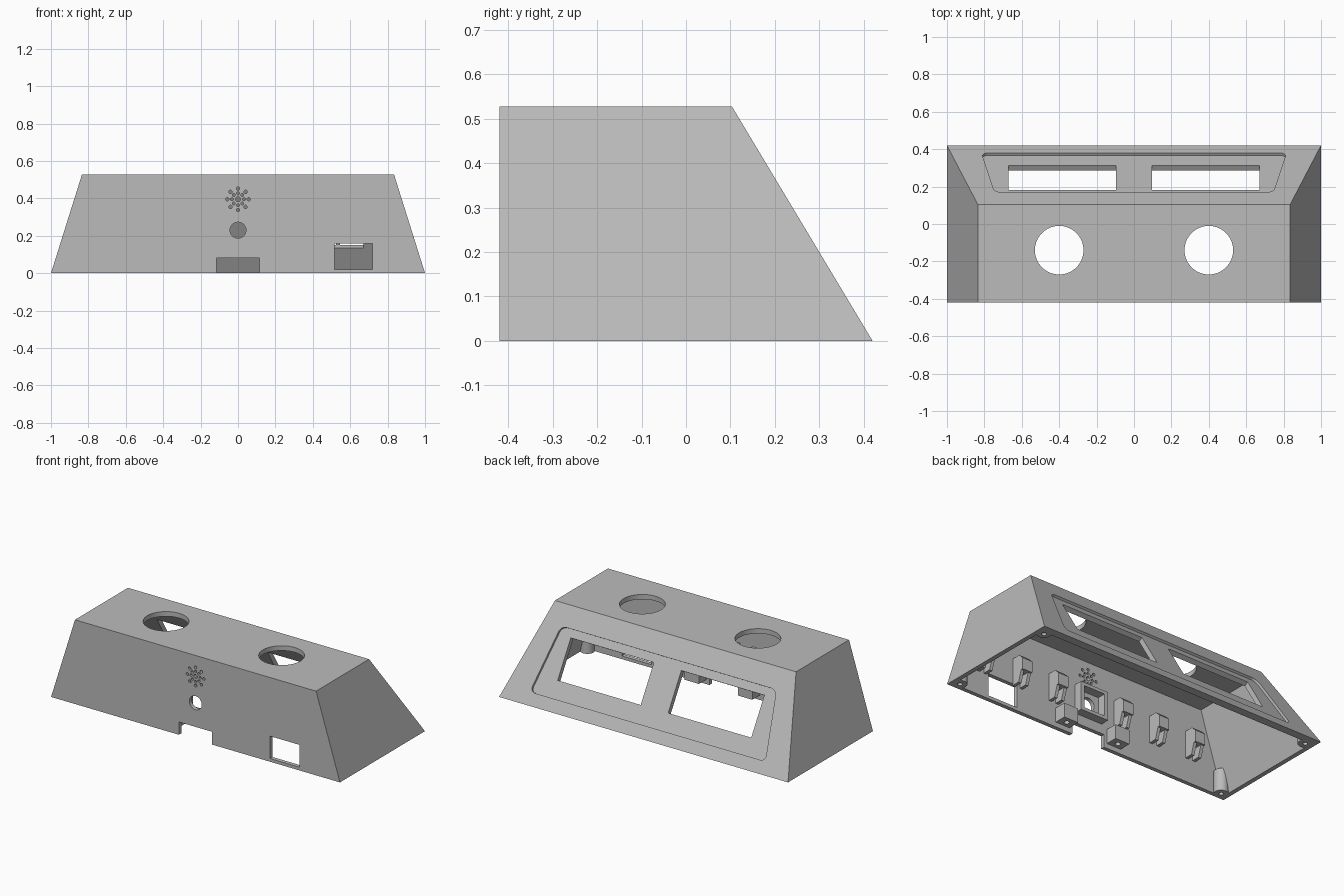
import bpy, bmesh, math
from mathutils import Matrix, Vector

if "Cube" in bpy.data.objects:
    bpy.data.objects.remove(bpy.data.objects["Cube"])

grey = bpy.data.materials.new("matte_grey")
grey.use_nodes = True
COLOUR = (0.5, 0.5, 0.5, 1)
grey.diffuse_color = COLOUR
grey.node_tree.nodes["Principled BSDF"].inputs["Base Color"].default_value = COLOUR

SIDE_LEAN, BACK_LEAN = 0.314, 0.6


def to_object(name, bm):
    bmesh.ops.recalc_face_normals(bm, faces=bm.faces)
    mesh = bpy.data.meshes.new(name)
    bm.to_mesh(mesh)
    bm.free()
    mesh.materials.append(grey)
    ob = bpy.data.objects.new(name, mesh)
    bpy.context.collection.objects.link(ob)
    return ob


def extrude(bm, points, offset):
    """Closed prism from a polygon and an extrusion vector."""
    face = bm.faces.new([bm.verts.new(p) for p in points])
    new = bmesh.ops.extrude_face_region(bm, geom=[face], use_keep_orig=True)["geom"]
    verts = [v for v in new if isinstance(v, bmesh.types.BMVert)]
    bmesh.ops.translate(bm, verts=verts, vec=offset)


def box(bm, lo, hi, matrix=None):
    lo, hi = Vector(lo), Vector(hi)
    m = Matrix.Translation((lo + hi) / 2) @ Matrix.Diagonal((*(hi - lo), 1))
    bmesh.ops.create_cube(bm, size=1, matrix=(matrix or Matrix()) @ m)


def cylinder(bm, centre, radius, length, axis="Z", sides=32):
    turn = Matrix.Rotation(math.pi / 2, 4, "X") if axis == "Y" else Matrix()
    bmesh.ops.create_cone(bm, cap_ends=True, segments=sides, radius1=radius, radius2=radius,
                          depth=length, matrix=Matrix.Translation(centre) @ turn)


def body(name, side, front, back, z0, z1, radius):
    """Block with leaning sides and back, rounded on all but the bottom edges."""
    bm = bmesh.new()
    rings = []
    for z in (z0, z1):
        x, y = side - SIDE_LEAN * z, back - BACK_LEAN * z
        rings.append([bm.verts.new(p) for p in
                      ((-x, front, z), (x, front, z), (x, y, z), (-x, y, z))])
    low, high = rings
    bm.faces.new(low)
    bm.faces.new(high)
    for i in range(4):
        j = (i + 1) % 4
        bm.faces.new((low[i], low[j], high[j], high[i]))
    bmesh.ops.recalc_face_normals(bm, faces=bm.faces)
    weight = bm.edges.layers.float.new("bevel_weight_edge")
    for e in bm.edges:
        tops = sum(v.co.z == z1 for v in e.verts)
        e[weight] = (0, 0.7, 1)[tops] * math.tan(e.calc_face_angle() / 2)
    ob = to_object(name, bm)
    mod = ob.modifiers.new("rounding", "BEVEL")
    mod.limit_method, mod.width, mod.segments = "WEIGHT", radius, 6
    apply_modifiers(ob)
    return ob


def apply_modifiers(ob):
    dg = bpy.context.evaluated_depsgraph_get()
    mesh = bpy.data.meshes.new_from_object(ob.evaluated_get(dg))
    ob.modifiers.clear()
    ob.data = mesh


def subtract(ob, cutter):
    mod = ob.modifiers.new("cut", "BOOLEAN")
    mod.operation, mod.solver, mod.object = "DIFFERENCE", "EXACT", cutter
    apply_modifiers(ob)
    bpy.data.objects.remove(cutter)


def smooth(ob):
    bpy.ops.object.select_all(action="DESELECT")
    ob.select_set(True)
    bpy.context.view_layer.objects.active = ob
    bpy.ops.object.shade_smooth_by_angle(angle=math.radians(30))
    ob.modifiers.new("flat_sides", "WEIGHTED_NORMAL").keep_sharp = True


# Hollow shell, with screw posts left standing in the corners
shell = body("enclosure_shell", 1, -0.42, 0.42, 0, 0.527, 0.05)
cavity = body("cavity", 0.972, -0.395, 0.368, -0.05, 0.497, 0.03)
corners = [(sx * 0.945, y) for sx in (-1, 1) for y in (-0.375, 0.35)]
bm = bmesh.new()
for x, y in corners:
    cylinder(bm, (x, y, 0.07), 0.042, 0.14)
subtract(cavity, to_object("posts", bm))
subtract(shell, cavity)

# Screw holes in the posts
bm = bmesh.new()
for x, y in corners:
    cylinder(bm, (x, y, 0), 0.014, 0.08, sides=16)
subtract(shell, to_object("screw_holes", bm))

# Shallow recess on the sloping back
lean = math.hypot(1, BACK_LEAN)
across, down = BACK_LEAN / lean, 1 / lean
mid = 0.275
slope = Matrix(((1, 0, 0, 0), (0, across, down, mid),
                (0, -down, across, (0.42 - mid) / BACK_LEAN), (0, 0, 0, 1)))
bm = bmesh.new()
extrude(bm, [(-0.815, 0.204, -0.015), (0.815, 0.204, -0.015),
             (0.745, -0.204, -0.015), (-0.745, -0.204, -0.015)], (0, 0, 0.1))
upright = [e for e in bm.edges if abs(e.verts[0].co.z - e.verts[1].co.z) > 0.05]
bmesh.ops.bevel(bm, geom=upright, offset=0.035, segments=5, profile=0.5, affect="EDGES")
bm.transform(slope)
subtract(shell, to_object("recess", bm))

# Two display windows in the recess
bm = bmesh.new()
for x in (-0.67, 0.095):
    box(bm, (x, -0.155, -0.12), (x + 0.575, 0.097, 0.1), slope)
subtract(shell, to_object("display_windows", bm))

# Two round button holes in the top
bm = bmesh.new()
for x in (-0.4, 0.4):
    cylinder(bm, (x, -0.14, 0.5), 0.13, 0.2, sides=64)
subtract(shell, to_object("button_holes", bm))

# Front openings: cable notch, socket, sensor hole and sound holes
bm = bmesh.new()
box(bm, (-0.115, -0.5, -0.1), (0.115, -0.35, 0.08))
box(bm, (0.515, -0.5, 0.02), (0.72, -0.35, 0.16))
cylinder(bm, (0, -0.42, 0.23), 0.043, 0.15, "Y")
cylinder(bm, (0, -0.42, 0.395), 0.013, 0.15, "Y", 12)
for ring, count, radius in ((0.032, 8, 0.008), (0.057, 8, 0.009)):
    for i in range(count):
        a = math.tau * i / count
        cylinder(bm, (ring * math.cos(a), -0.42, 0.395 + ring * math.sin(a)),
                 radius, 0.15, "Y", 12)
subtract(shell, to_object("front_openings", bm))
smooth(shell)

# Forked clips along the inside of the front wall
for n, x in enumerate((-0.74, -0.48, -0.22, 0.25, 0.51, 0.77)):
    bm = bmesh.new()
    extrude(bm, [(x - 0.035, y, z) for y, z in
                 ((-0.4, 0.32), (-0.34, 0.32), (-0.31, 0.29), (-0.31, 0.22), (-0.4, 0.22))],
            (0.07, 0, 0))
    for dx in (-0.035, 0.015):
        extrude(bm, [(x + dx, y, z) for y, z in
                     ((-0.4, 0.23), (-0.32, 0.23), (-0.345, 0.15), (-0.4, 0.15))],
                (0.02, 0, 0))
    to_object(f"board_clip_{n + 1}", bm)

# Square holder around the sensor hole
bm = bmesh.new()
for s in (-1, 1):
    box(bm, (s * 0.085 - 0.012, -0.4, 0.14), (s * 0.085 + 0.012, -0.34, 0.32))
box(bm, (-0.085, -0.4, 0.14), (0.085, -0.34, 0.16))
box(bm, (-0.085, -0.4, 0.3), (0.085, -0.34, 0.32))
to_object("sensor_holder", bm)

# Drilled cable clamp tabs beside the notch
for side, x in (("right", -0.185), ("left", 0.185)):
    bm = bmesh.new()
    box(bm, (x - 0.05, -0.4, 0.03), (x + 0.05, -0.32, 0.12))
    tab = to_object(f"clamp_tab_{side}", bm)
    bm = bmesh.new()
    cylinder(bm, (x, -0.36, 0.03), 0.016, 0.1, sides=16)
    subtract(tab, to_object("tab_hole", bm))
